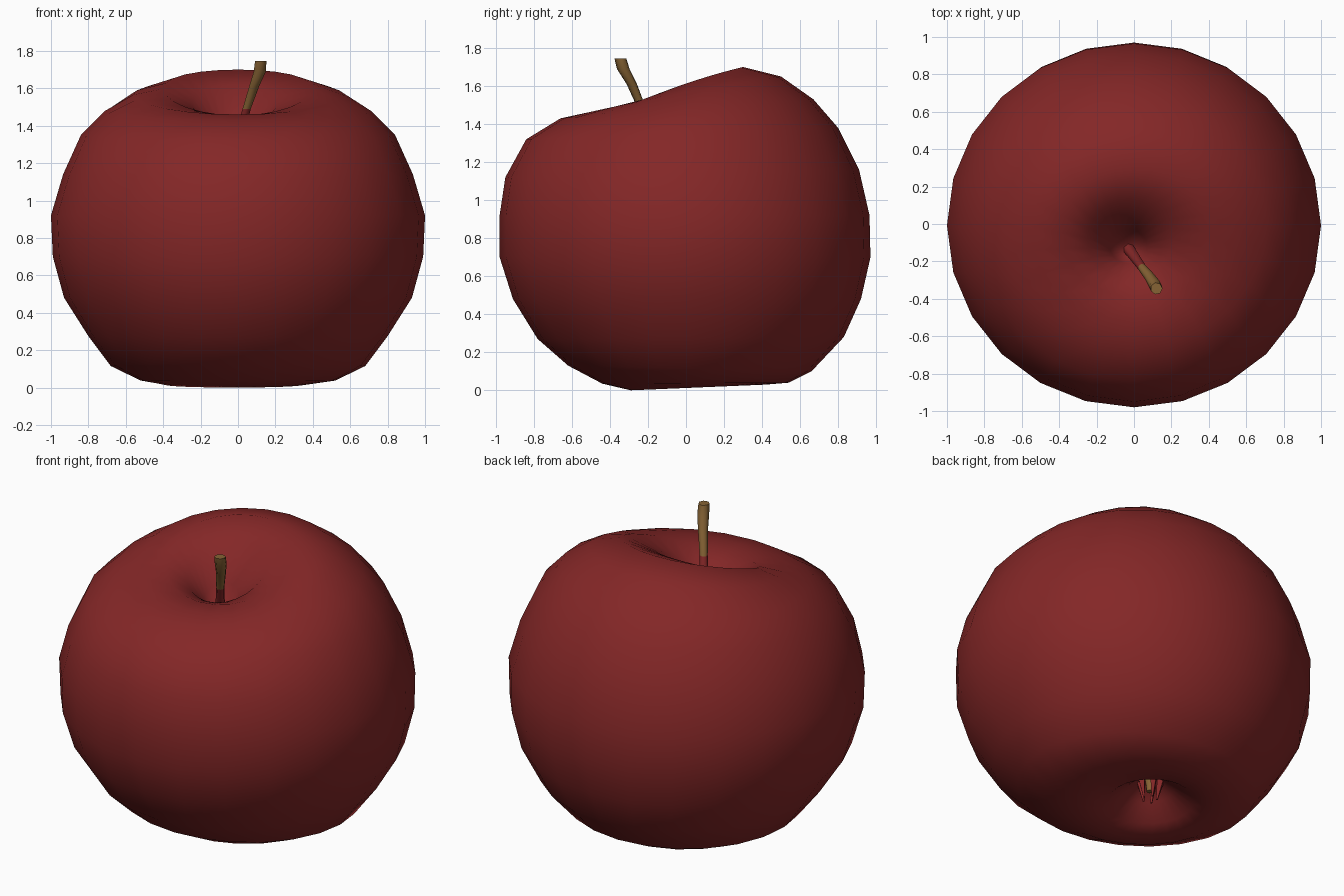
import bpy, bmesh, math
from mathutils import Vector

cube = bpy.data.objects.get("Cube")
if cube:
    bpy.data.objects.remove(cube)


def material(name, colour):
    mat = bpy.data.materials.new(name)
    mat.use_nodes = True
    mat.diffuse_color = (*colour, 1)
    node = mat.node_tree.nodes["Principled BSDF"]
    node.inputs["Base Color"].default_value = (*colour, 1)
    node.inputs["Roughness"].default_value = 0.7
    return mat


RED = material("dark red skin", (0.23, 0.02, 0.02))
BROWN = material("stem brown", (0.24, 0.125, 0.035))


def loft(name, rings, mats, angle=60):
    """Join rings of points into a capped, smooth shaded solid."""
    bm = bmesh.new()
    loops = [[bm.verts.new(p) for p in ring] for ring in rings]
    for low, high in zip(loops, loops[1:]):
        for j in range(len(low)):
            k = (j + 1) % len(low)
            bm.faces.new((low[j], low[k], high[k], high[j]))
    bm.faces.new(loops[0][::-1])
    bm.faces.new(loops[-1])
    bmesh.ops.recalc_face_normals(bm, faces=bm.faces)
    mesh = bpy.data.meshes.new(name)
    bm.to_mesh(mesh)
    bm.free()
    obj = bpy.data.objects.new(name, mesh)
    bpy.context.collection.objects.link(obj)
    for mat in mats:
        mesh.materials.append(mat)
    bpy.ops.object.select_all(action="DESELECT")
    obj.select_set(True)
    bpy.context.view_layer.objects.active = obj
    bpy.ops.object.shade_smooth_by_angle(angle=math.radians(angle))
    return obj


def tilted_ring(front, back, half_width, cx=0.0, lift=0.0, sides=24):
    """Ellipse through a front and a back (y, z) point, raised at its sides."""
    points = []
    for i in range(sides):
        a = math.tau * i / sides
        t = (1 + math.sin(a)) / 2
        y = front[0] + (back[0] - front[0]) * t
        z = front[1] + (back[1] - front[1]) * t + lift * math.cos(a) ** 2
        points.append(Vector((cx + half_width * math.cos(a), y, z)))
    return points


def round_ring(centre, radius, sides=7):
    x, y, z = centre
    return tilted_ring((y - radius, z), (y + radius, z), radius, x, 0, sides)


# Fruit body: from the bottom hollow, round the outside, into the top hollow
body = [
    ((0.01, 0.22), (0.07, 0.22), 0.03, -0.08),
    ((-0.10, 0.13), (0.18, 0.13), 0.13, -0.08),
    ((-0.18, 0.04), (0.30, 0.05), 0.24, -0.07),
    ((-0.29, 0.00), (0.42, 0.03), 0.37, -0.02),
    ((-0.44, 0.035), (0.54, 0.04), 0.52),
    ((-0.62, 0.13), (0.66, 0.10), 0.68),
    ((-0.78, 0.27), (0.83, 0.28), 0.80),
    ((-0.91, 0.48), (0.92, 0.48), 0.93),
    ((-0.98, 0.70), (0.97, 0.70), 0.99),
    ((-0.98, 0.92), (0.965, 0.92), 1.0),
    ((-0.95, 1.12), (0.91, 1.16), 0.935),
    ((-0.84, 1.32), (0.80, 1.38), 0.84),
    ((-0.66, 1.43), (0.67, 1.53), 0.71),
    ((-0.52, 1.46), (0.50, 1.65), 0.56, 0, 0.01),
    ((-0.39, 1.455), (0.30, 1.70), 0.40, 0, 0.02),
    ((-0.28, 1.41), (0.13, 1.62), 0.23, -0.02, 0.01),
    ((-0.21, 1.32), (-0.03, 1.42), 0.10, -0.03),
    ((-0.16, 1.22), (-0.10, 1.22), 0.03, -0.03),
]
loft("fruit_body", [tilted_ring(*r) for r in body], [RED], 180)

# Stem: leaning, thicker at the cut end, red near its foot
path = [
    ((-0.03, -0.13, 1.20), 0.032),
    ((0.045, -0.235, 1.49), 0.023),
    ((0.085, -0.285, 1.61), 0.028),
    ((0.115, -0.33, 1.69), 0.034),
    ((0.12, -0.345, 1.745), 0.032),
]
stem = loft("stem", [round_ring(*p) for p in path], [RED, BROWN])
for face in stem.data.polygons:
    face.material_index = int(face.center.z > 1.45)

# Dried blossom in the bottom hollow: a small core with five sepals
core = Vector((-0.08, 0.04, 0.12))
loft("blossom_core", [round_ring(core, 0.018), round_ring(core + Vector((0, 0, 0.12)), 0.03)], [BROWN])
for i in range(5):
    a = math.tau * i / 5
    out = Vector((math.cos(a), math.sin(a), 0))
    foot = core + out * 0.06 + Vector((0, 0, 0.07))
    tip = core + out * 0.04 - Vector((0, 0, 0.05))
    loft(f"sepal_{i + 1}", [round_ring(tip, 0.006, 4), round_ring(foot, 0.025, 4)], [RED])
